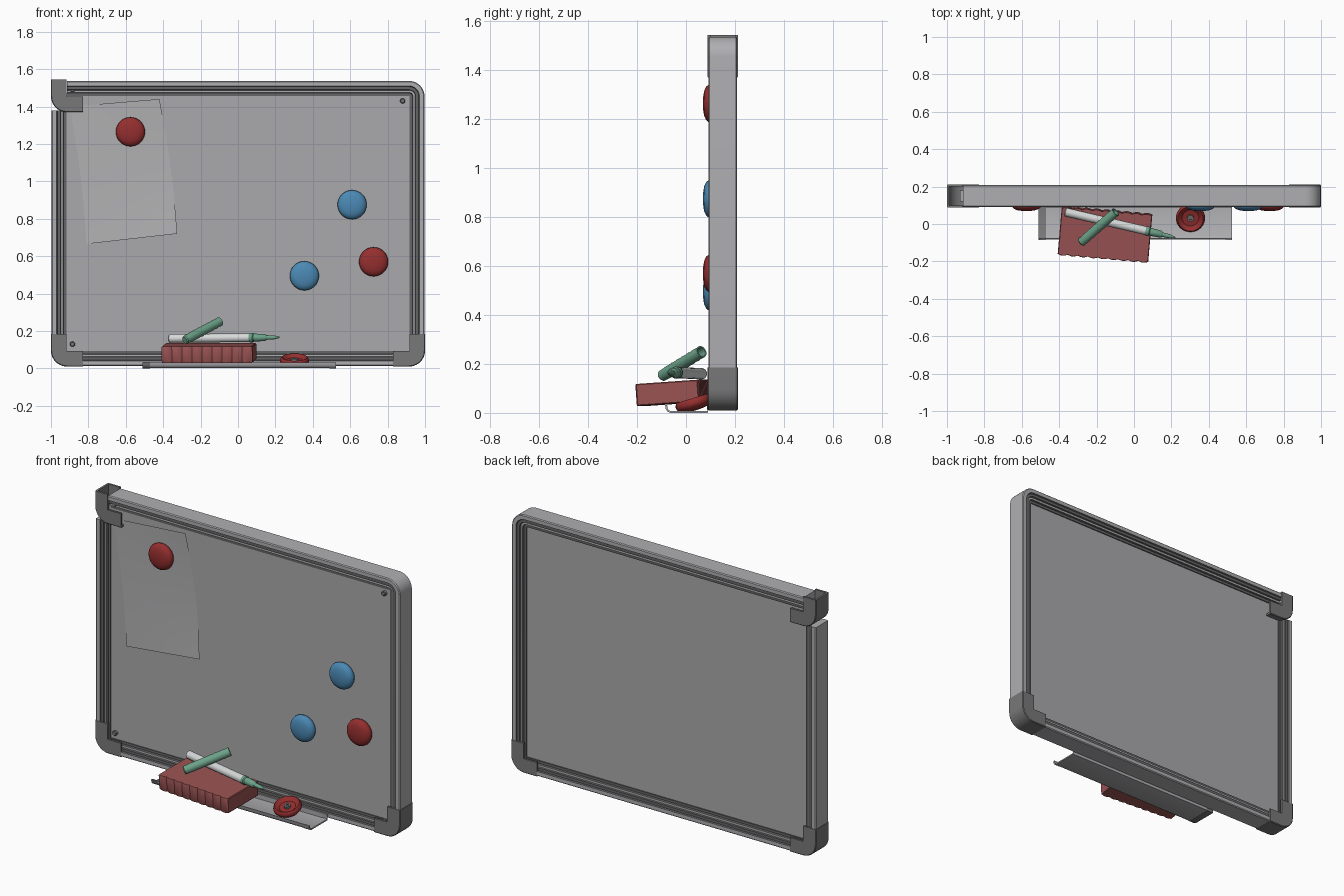
import bpy, bmesh
from math import sin, cos, pi, radians
from mathutils import Vector, Matrix

if "Cube" in bpy.data.objects:
    bpy.data.objects.remove(bpy.data.objects["Cube"])


def material(name, *rgb):
    m = bpy.data.materials.new(name)
    m.use_nodes = True
    m.diffuse_color = (*rgb, 1)
    m.node_tree.nodes["Principled BSDF"].inputs["Base Color"].default_value = (*rgb, 1)
    return m


FRAME = material("light grey metal", .43, .43, .45)
GROOVE = material("dark grey groove", .13, .13, .135)
CORNER = material("grey plastic", .19, .19, .195)
PANEL = material("board grey", .40, .40, .415)
PAPER = material("paper grey", .44, .44, .45)
RED = material("magnet red", .30, .028, .028)
BLUE = material("magnet blue", .07, .25, .46)
FELT = material("eraser red", .32, .085, .085)
GREEN = material("pen green", .15, .36, .25)
WHITE = material("pen white", .68, .70, .70)


def finish(name, bm, *mats, smooth=True):
    bmesh.ops.recalc_face_normals(bm, faces=bm.faces)
    mesh = bpy.data.meshes.new(name)
    bm.to_mesh(mesh)
    bm.free()
    ob = bpy.data.objects.new(name, mesh)
    bpy.context.collection.objects.link(ob)
    for m in mats:
        mesh.materials.append(m)
    if smooth:
        bpy.ops.object.select_all(action='DESELECT')
        ob.select_set(True)
        bpy.context.view_layer.objects.active = ob
        bpy.ops.object.shade_smooth_by_angle(angle=radians(35))
    return ob


def skin(bm, rings, closed_ends=True, pick=lambda i: 0):
    """Join rings of points into a tube, with caps at the ends."""
    rows = [[bm.verts.new(p) for p in ring] for ring in rings]
    n = len(rows[0])
    for a, b in zip(rows, rows[1:]):
        for i in range(n):
            j = (i + 1) % n
            bm.faces.new((a[i], a[j], b[j], b[i])).material_index = pick(i)
    if closed_ends:
        bm.faces.new(rows[0])
        bm.faces.new(rows[-1])


def box(name, lo, hi, mat):
    bm = bmesh.new()
    bmesh.ops.create_cube(bm, size=1)
    for v in bm.verts:
        v.co = [a + (c + .5) * (b - a) for a, b, c in zip(lo, hi, v.co)]
    return finish(name, bm, mat, smooth=False)


def lathe(name, profile, mat, start, direction, sides=32):
    """Spin (radius, height) points, then point the axis along direction."""
    bm = bmesh.new()
    turn = Vector(direction).to_track_quat('Z', 'Y')
    rings = [[Vector(start) + turn @ Vector((r * cos(2 * pi * k / sides), r * sin(2 * pi * k / sides), h))
              for k in range(sides)] for r, h in profile]
    skin(bm, rings)
    return finish(name, bm, mat)


# Frame sweep: path points are (centre x, centre z, outward angle)
R, CX, Z_LOW, Z_TOP = .085, .915, .095, 1.455


def corner(cx, cz, a0):
    return [(cx, cz, radians(a0 + 9 * k)) for k in range(11)]


def sweep(name, path, profile, mats, pick=lambda i: 0, flip=1, lift=0):
    bm = bmesh.new()
    skin(bm, [[(flip * (cx + cos(a) * (R - d)), y, lift + cz + sin(a) * (R - d))
               for d, y in profile] for cx, cz, a in path], pick=pick)
    return finish(name, bm, *mats)


half = [(.003, .096), (.008, .091), (.03, .091), (.034, .098), (.05, .098), (.053, .106),
        (.065, .106), (.068, .116), (.083, .116)]
rail = half + [(d, .3 - y) for d, y in reversed(half)]


def rail_colour(i):
    mid = (rail[i][0] + rail[(i + 1) % len(rail)][0]) / 2
    return 0 if mid < .031 or .054 < mid < .064 else 1


frame_path = ([(-CX, 1.38, pi)] + corner(-CX, Z_LOW, 180) + corner(CX, Z_LOW, 270)
              + corner(CX, Z_TOP, 0) + [(-CX, Z_TOP, pi / 2)])
sweep("frame", frame_path, rail, (FRAME, GROOVE), rail_colour)

# Channel-shaped corner sleeves, the third one sitting loose at the top
sleeve = [(.084, .088), (.004, .088), (0, .092), (0, .208), (.004, .212), (.084, .212),
          (.084, .200), (.012, .200), (.012, .100), (.084, .100)]
sleeve_path = [(-CX, .185, pi)] + corner(-CX, Z_LOW, 180) + [(-.83, Z_LOW, 1.5 * pi)]
for label, flip, lift in (("right_bottom", 1, 0), ("left_bottom", -1, 0), ("right_top", 1, 1.36)):
    sweep(label + "_corner", sleeve_path, sleeve, (CORNER,), flip=flip, lift=lift)

# Writing panel and its screws
box("panel", (-.93, .12, .08), (.93, .178, 1.47), PANEL)
for i, (x, z) in enumerate(((-.885, .13), (-.885, 1.49), (.88, 1.43), (.88, .08))):
    lathe(f"screw_{i + 1}", [(.014, 0), (.014, .018), (.010, .022)], CORNER, (x, .125, z), (0, -1, 0), 12)

# Sheet of paper, gently bowed
bm = bmesh.new()
bl, br, tl, tr = [Vector(p) for p in ((-.81, .665), (-.325, .72), (-.90, 1.40), (-.42, 1.44))]
rows, cols = 10, 5
grid = []
for j in range(rows + 1):
    t = j / rows
    line = []
    for i in range(cols + 1):
        s = i / cols
        p = bl.lerp(br, s).lerp(tl.lerp(tr, s), t)
        line.append(bm.verts.new((p.x + .012 * sin(pi * t), .117 - .03 * (t - .55) ** 2 * (.5 + s), p.y)))
    grid.append(line)
for a, b in zip(grid, grid[1:]):
    for i in range(cols):
        bm.faces.new((a[i], a[i + 1], b[i + 1], b[i]))
finish("paper", bm, PAPER)

# Round magnets with a hollow underside
dome = [(.016, .02), (.045, .018), (.062, .004), (.068, 0), (.073, .004), (.078, .018),
        (.076, .028), (.068, .038), (.05, .046), (.025, .05), (.004, .051)]
for i, (x, z, mat) in enumerate(((-.575, 1.265, RED), (.725, .57, RED), (.61, .875, BLUE), (.355, .495, BLUE))):
    lathe(f"magnet_{i + 1}", dome, mat, (x, .12, z), (0, -1, 0))
down = Vector((0, .29, -.957))
spot = Vector((.302, .027, .06))
lathe("loose_magnet", dome, RED, spot, down)
lathe("loose_magnet_core", [(.018, .022), (.018, .006), (.008, .006), (.008, .012)], CORNER, spot, down, 16)

# Pen tray: a bent sheet with a turned-up lip and end caps
line = [(.089, .035), (.088, .004), (-.064, .004), (-.074, .009), (-.079, .018), (-.081, .032)]


def tray_piece(name, x0, x1, thick, mat):
    bm = bmesh.new()
    pts = [Vector(p) for p in line]
    loop, back = [], []
    for i, p in enumerate(pts):
        along = (pts[min(i + 1, len(pts) - 1)] - pts[max(i - 1, 0)]).normalized()
        side = Vector((along.y, -along.x)) * thick
        loop.append(p + side)
        back.append(p - side)
    loop += back[::-1]
    skin(bm, [[(x, p.x, p.y) for p in loop] for x in (x0, x1)])
    return finish(name, bm, mat)


tray_piece("tray", -.50, .515, .0025, FRAME)
tray_piece("tray_right_cap", -.51, -.47, .004, CORNER)
tray_piece("tray_left_cap", .49, .525, .004, FRAME)

# Eraser block with scalloped long sides
bm = bmesh.new()
steps = 54
edge = [(-.243 + .486 * k / steps, .124 + .007 * abs(sin(9 * pi * k / steps))) for k in range(steps + 1)]
outline = edge + [(x, -y) for x, y in reversed(edge)]
skin(bm, [[(x * s, y * s, z) for x, y in outline]
          for z, s in ((-.045, .985), (-.041, 1), (.041, 1), (.045, .985))])
bm.transform(Matrix.Translation((-.155, -.055, .082)) @ Matrix.Rotation(radians(-5), 4, 'Z')
             @ Matrix.Rotation(radians(4), 4, 'X'))
finish("eraser", bm, FELT)

# Marker pen lying on the eraser
tail, tip = Vector((-.37, .065, .16)), Vector((.222, -.073, .166))
axis = (tip - tail).normalized()
length = (tip - tail).length
lathe("pen_barrel", [(.018, 0), (.023, .005), (.023, length - .16)], WHITE, tail, axis, 20)
lathe("pen_grip", [(.023, 0), (.025, .004), (.025, .02), (.021, .025), (.019, .085), (.012, .095)],
      GREEN, tip - axis * .165, axis, 20)
lathe("pen_nib", [(.012, 0), (.011, .04), (.003, .071)], GREEN, tip - axis * .071, axis, 16)

# Hollow pen cap leaning across the pen
end, mouth = Vector((-.285, -.10, .15)), Vector((-.098, .064, .25))
span = (mouth - end).length
ribs = [(.024 + .0015 * (k % 2), span * (.12 + .8 * k / 12)) for k in range(13)]
lathe("pen_cap", [(.018, 0), (.023, .006)] + ribs + [(.025, span), (.019, span), (.018, span * .4)],
      GREEN, end, mouth - end, 20)
